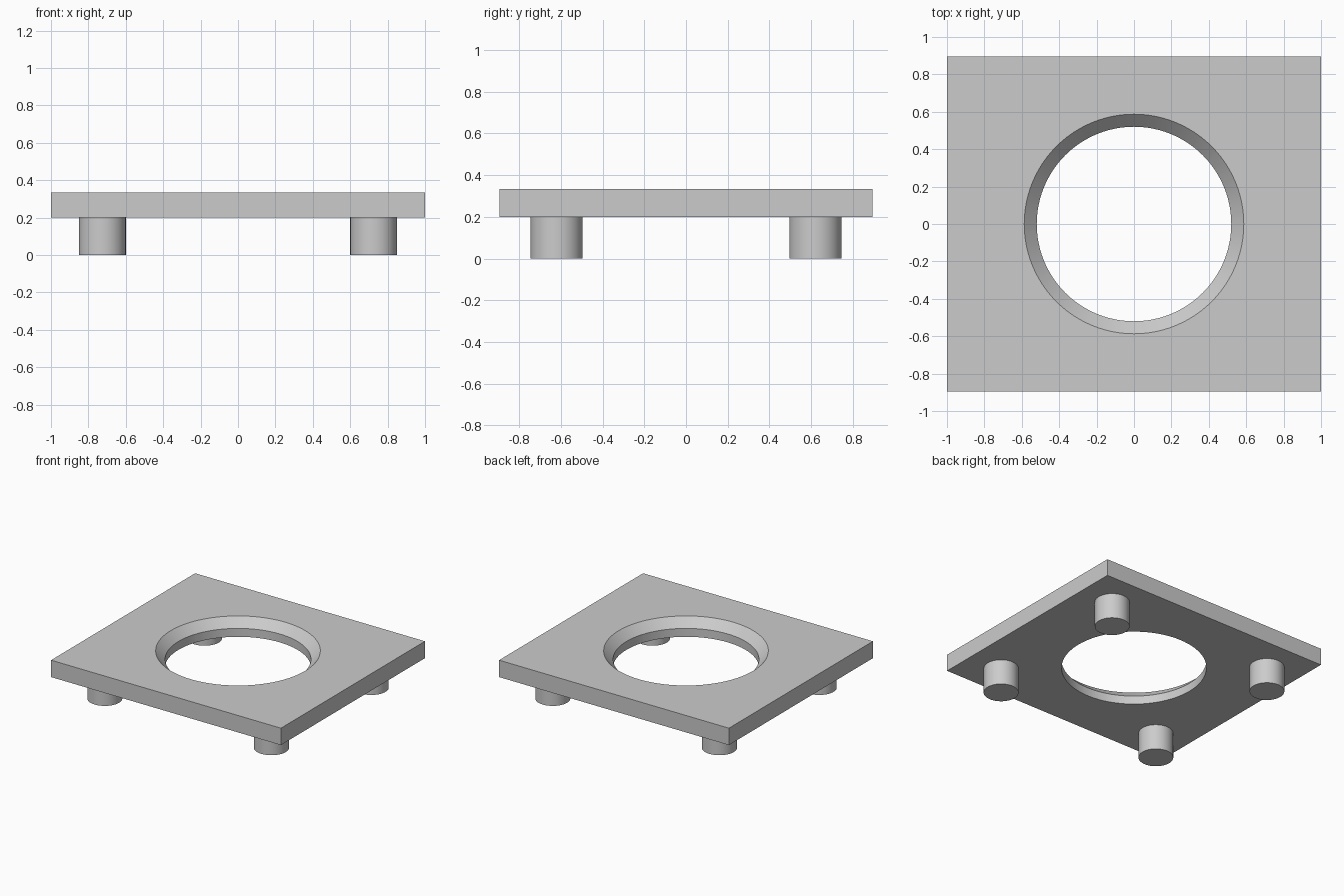
import bpy
import math

if "Cube" in bpy.data.objects:
    bpy.data.objects.remove(bpy.data.objects["Cube"], do_unlink=True)

HALF_X, HALF_Y = 1.0, 0.895
LEG_H, TOP = 0.2, 0.333
HOLE_R, RIM_R = 0.52, 0.587
CHAMFER = RIM_R - HOLE_R
SEGMENTS = 96

grey = bpy.data.materials.new("light grey")
grey.use_nodes = True
colour = (0.6, 0.6, 0.6, 1)
grey.diffuse_color = colour
grey.node_tree.nodes["Principled BSDF"].inputs["Base Color"].default_value = colour


def cut(target, cutter):
    """Subtract the cutter from the target, then remove the cutter."""
    cutter.hide_render = True
    mod = target.modifiers.new("cut", "BOOLEAN")
    mod.operation = "DIFFERENCE"
    mod.solver = "EXACT"
    mod.object = cutter
    bpy.ops.object.select_all(action="DESELECT")
    target.select_set(True)
    bpy.context.view_layer.objects.active = target
    bpy.ops.object.modifier_apply(modifier=mod.name)
    bpy.data.objects.remove(cutter, do_unlink=True)


def finish(obj, name):
    """Name, colour and smooth a part."""
    obj.name = name
    obj.data.materials.clear()
    obj.data.materials.append(grey)
    bpy.ops.object.select_all(action="DESELECT")
    obj.select_set(True)
    bpy.context.view_layer.objects.active = obj
    bpy.ops.object.shade_smooth_by_angle(angle=math.radians(30))


# Rectangular plate
bpy.ops.mesh.primitive_cube_add(size=2, location=(0, 0, (LEG_H + TOP) / 2))
plate = bpy.context.object
plate.scale = (HALF_X, HALF_Y, (TOP - LEG_H) / 2)
bpy.ops.object.transform_apply(location=True, rotation=False, scale=True)

# Round through hole
bpy.ops.mesh.primitive_cylinder_add(vertices=SEGMENTS, radius=HOLE_R, depth=1,
                                    location=(0, 0, TOP))
cut(plate, bpy.context.object)

# Chamfer on the upper rim, cut by a cone that continues above the plate
bpy.ops.mesh.primitive_cone_add(vertices=SEGMENTS, radius1=HOLE_R - CHAMFER,
                                radius2=RIM_R + CHAMFER, depth=3 * CHAMFER,
                                location=(0, 0, TOP - CHAMFER / 2))
cut(plate, bpy.context.object)
finish(plate, "plate")

# Four round legs
for side, sx in (("left", 1), ("right", -1)):
    for end, sy in (("front", -1), ("back", 1)):
        bpy.ops.mesh.primitive_cylinder_add(
            vertices=48, radius=0.125, depth=LEG_H,
            location=(sx * 0.725, sy * 0.62, LEG_H / 2))
        finish(bpy.context.object, f"{end}_{side}_leg")
